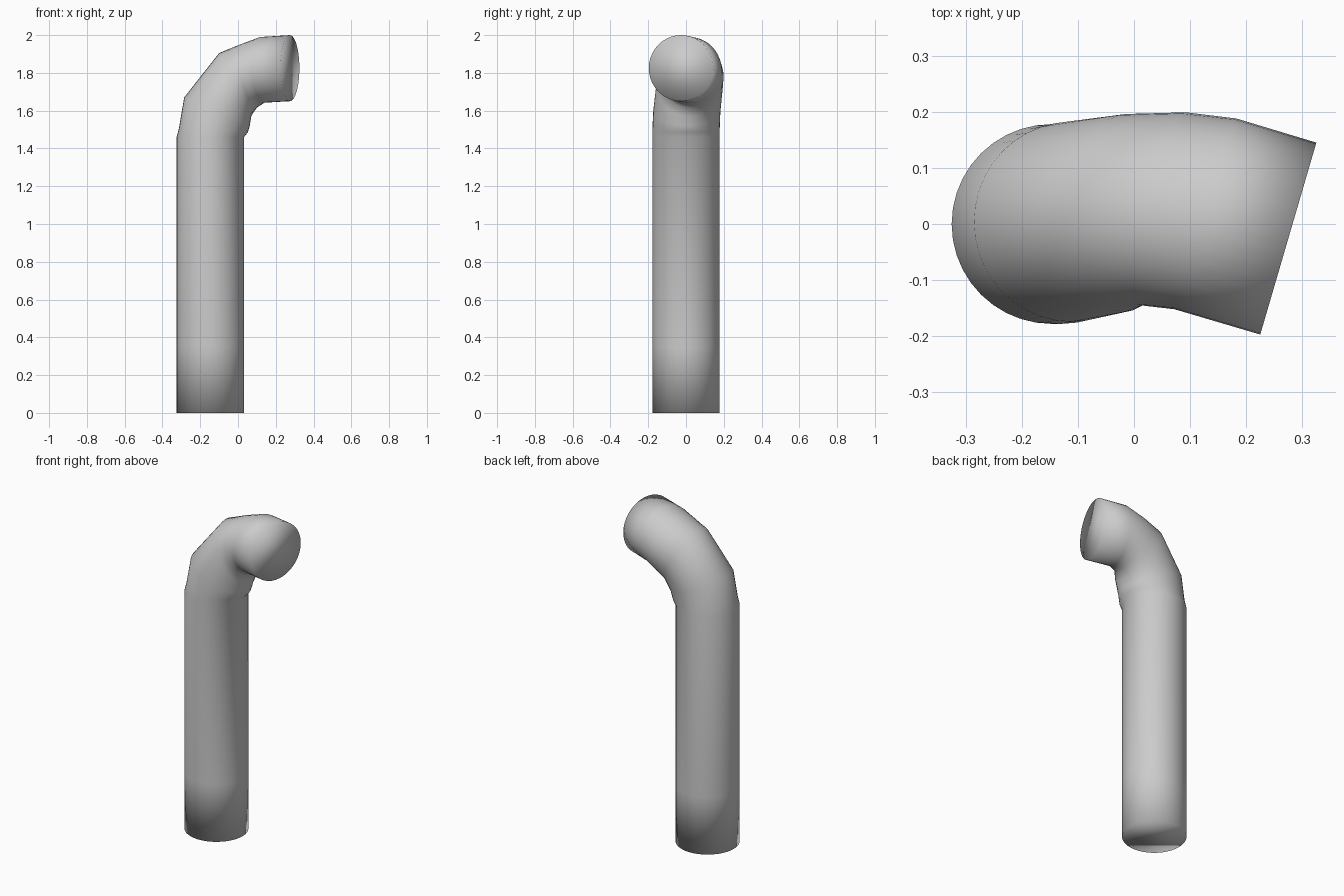
import bpy, bmesh, math
from mathutils import Vector

cube = bpy.data.objects.get("Cube")
if cube:
    bpy.data.objects.remove(cube)

SIDES = 40

grey = bpy.data.materials.new("plain grey")
grey.use_nodes = True
colour = (0.6, 0.6, 0.6, 1)
grey.diffuse_color = colour
grey.node_tree.nodes["Principled BSDF"].inputs["Base Color"].default_value = colour

# Cross-sections: outer (x, z), inner (x, z), centre y, sideways half-axis (x, y)
sections = [
    ((-0.325, 0), (0.032, 0), 0, (0, 0.178)),
    ((-0.325, 0.35), (0.032, 0.35), 0, (0, 0.178)),
    ((-0.325, 1.46), (0.032, 1.46), 0, (0, 0.178)),
    ((-0.313, 1.505), (0.052, 1.485), 0, (0, 0.178)),
    ((-0.285, 1.67), (0.062, 1.52), 0.004, (0, 0.178)),
    ((-0.1, 1.905), (0.07, 1.57), 0.02, (0, 0.176)),
    ((0.01, 1.95), (0.095, 1.615), 0.027, (0.04, 0.172)),
    ((0.12, 1.99), (0.135, 1.642), 0.018, (0.055, 0.17)),
    ((0.275, 2.0), (0.275, 1.65), -0.026, (0.05, 0.171)),
]

# Bent pipe: loft the sections and close both ends
bm = bmesh.new()
rings = []
for outer, inner, y, side in sections:
    a = Vector((outer[0], y, outer[1]))
    b = Vector((inner[0], y, inner[1]))
    centre, across = (a + b) / 2, (a - b) / 2
    sideways = Vector((side[0], side[1], 0))
    rings.append([
        bm.verts.new(centre + across * math.cos(t) + sideways * math.sin(t))
        for t in (math.tau * i / SIDES for i in range(SIDES))
    ])
for low, high in zip(rings, rings[1:]):
    for i in range(SIDES):
        j = (i + 1) % SIDES
        bm.faces.new((low[i], low[j], high[j], high[i]))
bm.faces.new(rings[0])
bm.faces.new(rings[-1])
bmesh.ops.recalc_face_normals(bm, faces=bm.faces)
for face in bm.faces:
    face.smooth = True

mesh = bpy.data.meshes.new("bent_pipe")
bm.to_mesh(mesh)
bm.free()
mesh.materials.append(grey)
pipe = bpy.data.objects.new("bent_pipe", mesh)
bpy.context.collection.objects.link(pipe)
